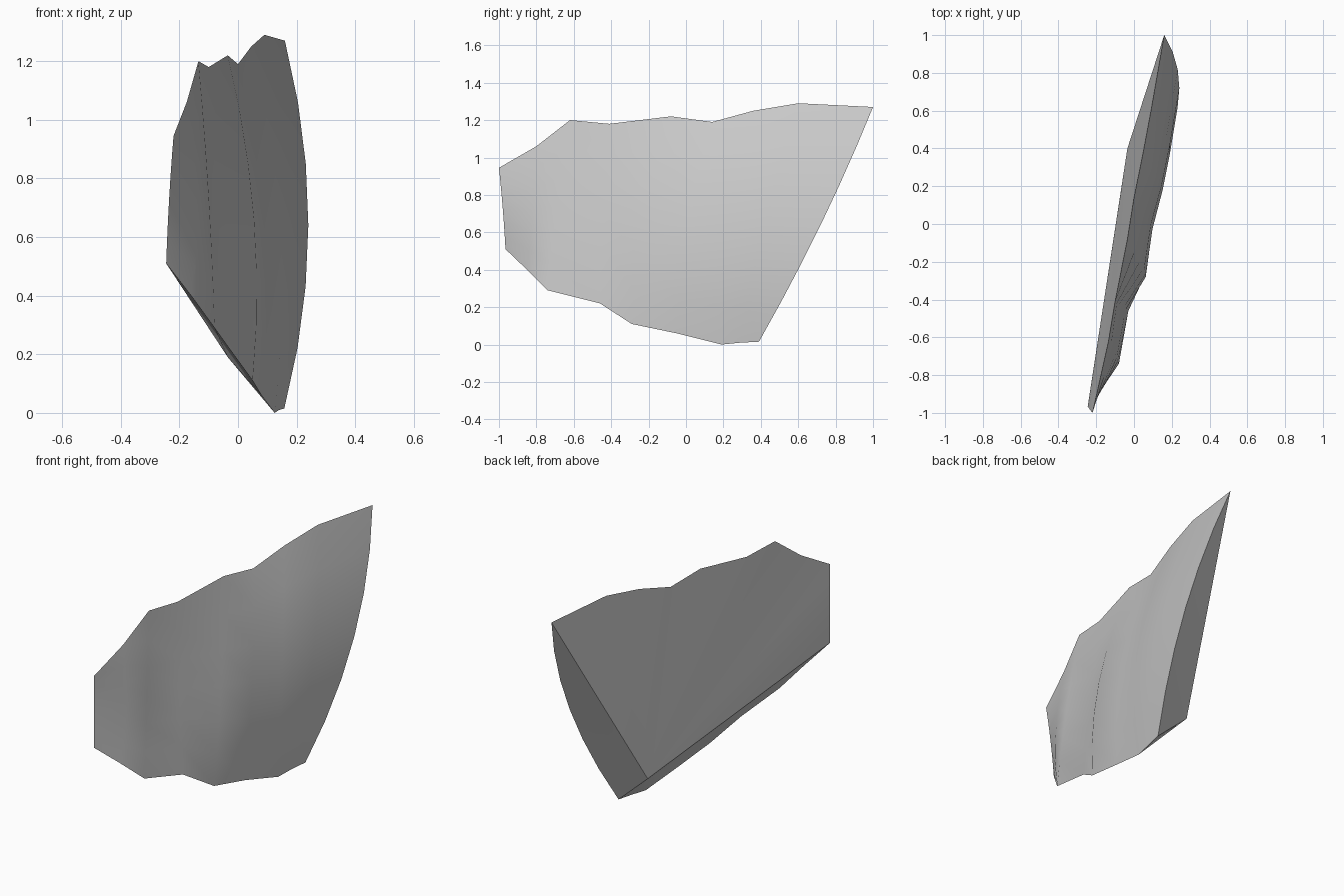
import bpy
import bmesh
import math
from mathutils import Vector

if "Cube" in bpy.data.objects:
    bpy.data.objects.remove(bpy.data.objects["Cube"], do_unlink=True)

# One flat stone colour
stone = bpy.data.materials.new("stone grey")
stone.use_nodes = True
grey = (0.6, 0.6, 0.6, 1)
stone.diffuse_color = grey
stone.node_tree.nodes["Principled BSDF"].inputs["Base Color"].default_value = grey

# Vertical ribs of the weathered face: top, middle and bottom of each
RIBS = [
    ((-.22, -1, .945), (-.235, -.98, .73), (-.245, -.965, .51)),
    ((-.175, -.8, 1.06), (-.14, -.82, .72), (-.16, -.85, .4)),
    ((-.135, -.62, 1.2), (-.1, -.69, .74), (-.08, -.74, .29)),
    ((-.1, -.41, 1.18), (-.07, -.44, .7), (-.03, -.46, .22)),
    ((-.035, -.08, 1.22), (.055, -.23, .66), (.05, -.29, .11)),
    ((0, .14, 1.19), (.09, 0, .62), (.08, -.05, .06)),
    ((.045, .36, 1.25), (.145, .2, .63), (.125, .19, 0)),
    ((.09, .6, 1.29), (.19, .42, .64), (.14, .29, .01)),
    ((.16, 1, 1.27), (.24, .72, .64), (.158, .39, .015)),
]
STEPS = 6


def point_on_rib(rib, t):
    """Smooth curve running through the three points of a rib."""
    top, middle, bottom = (Vector(p) for p in rib)
    return (top * (1 - t) * (1 - 2 * t)
            + middle * 4 * t * (1 - t)
            + bottom * t * (2 * t - 1))


# Wavy front skin
bm = bmesh.new()
grid = [[bm.verts.new(point_on_rib(rib, step / STEPS)) for step in range(STEPS + 1)]
        for rib in RIBS]
for left, right in zip(grid, grid[1:]):
    for row in range(STEPS):
        bm.faces.new((left[row], left[row + 1], right[row + 1], right[row]))

# Flat back, end and underside meet at one rear corner
rear_corner = bm.verts.new((-.035, .4, .19))
for edge in [e for e in bm.edges if e.is_boundary]:
    bm.faces.new((*edge.verts, rear_corner))
bmesh.ops.recalc_face_normals(bm, faces=bm.faces[:])

mesh = bpy.data.meshes.new("rock_slab")
bm.to_mesh(mesh)
bm.free()
mesh.materials.append(stone)
rock = bpy.data.objects.new("rock_slab", mesh)
bpy.context.collection.objects.link(rock)

# Soft face with crisp outer edges
bpy.ops.object.select_all(action="DESELECT")
rock.select_set(True)
bpy.context.view_layer.objects.active = rock
bpy.ops.object.shade_smooth_by_angle(angle=math.radians(35))
